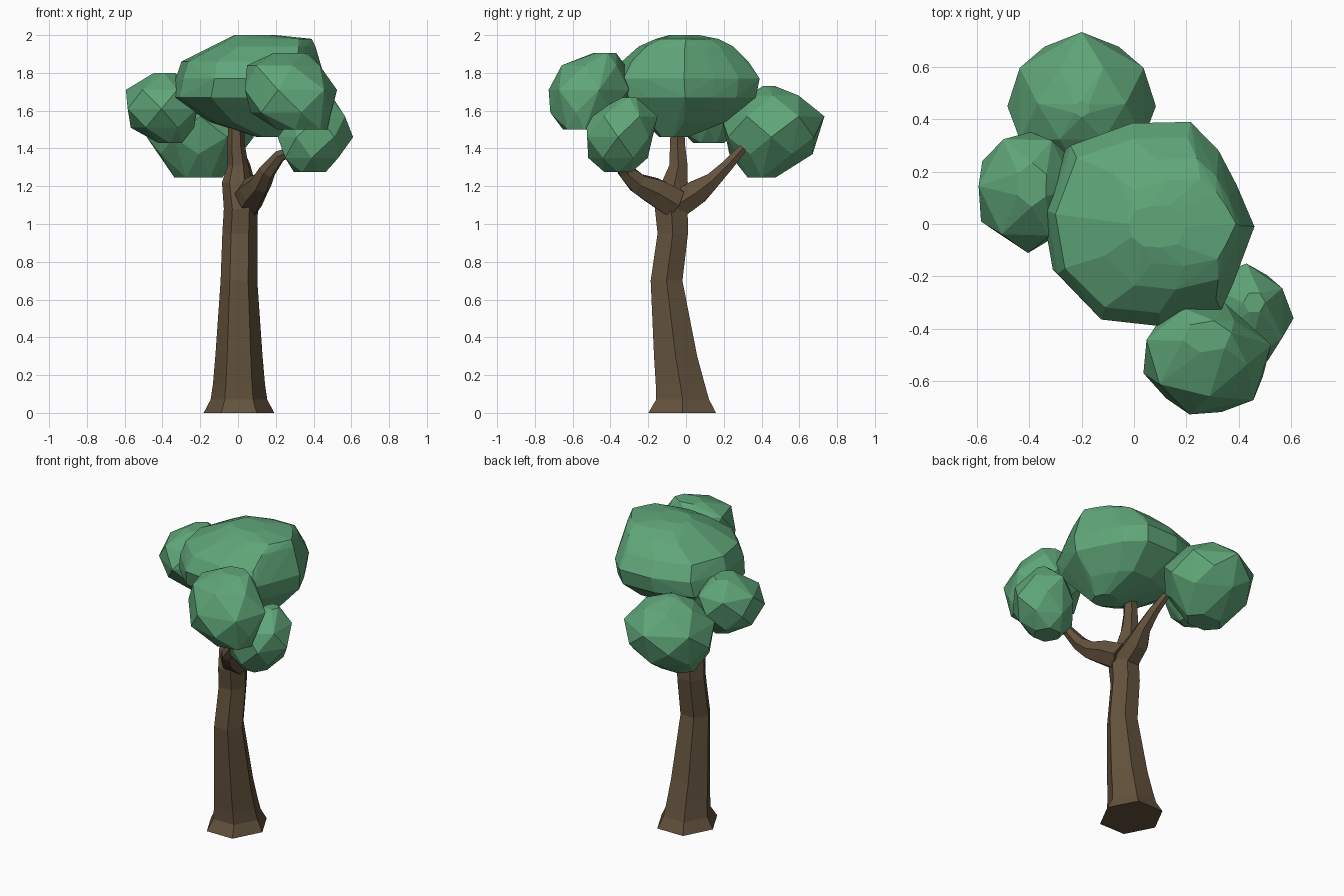
import bpy, bmesh, math
from mathutils import Vector

if "Cube" in bpy.data.objects:
    bpy.data.objects.remove(bpy.data.objects["Cube"])


def material(name, color):
    m = bpy.data.materials.new(name)
    m.diffuse_color = color
    m.use_nodes = True
    m.node_tree.nodes["Principled BSDF"].inputs["Base Color"].default_value = m.diffuse_color
    return m


BARK = material("bark", (0.125, 0.085, 0.047, 1))
LEAF = material("leaf", (0.115, 0.38, 0.19, 1))


def finish(bm, name, mat):
    bmesh.ops.recalc_face_normals(bm, faces=bm.faces[:])
    me = bpy.data.meshes.new(name)
    bm.to_mesh(me)
    bm.free()
    me.materials.append(mat)
    ob = bpy.data.objects.new(name, me)
    bpy.context.collection.objects.link(ob)
    return ob


def limb(name, path, upright=False, sides=6):
    """Tapered six-sided tube along (x, y, z, radius[, depth radius]) points."""
    bm = bmesh.new()
    pts = [Vector(p[:3]) for p in path]
    rings = []
    for i, p in enumerate(pts):
        t = (pts[min(i + 1, len(pts) - 1)] - pts[max(i - 1, 0)]).normalized()
        if upright:
            t = Vector((0, 0, 1))
        v = t.cross(Vector((1, 0, 0))).normalized()
        u = v.cross(t)
        rx, ry = path[i][3], path[i][-1]
        angles = [math.tau * k / sides for k in range(sides)]
        rings.append([bm.verts.new(p + u * rx * math.cos(a) + v * ry * math.sin(a)) for a in angles])
    for a, b in zip(rings, rings[1:]):
        for k in range(sides):
            n = (k + 1) % sides
            bm.faces.new((a[k], a[n], b[n], b[k]))
    bm.faces.new(rings[0])
    bm.faces.new(rings[-1])
    return finish(bm, name, BARK)


def foliage(name, points):
    """Faceted convex leaf mass around the points."""
    bm = bmesh.new()
    for p in points:
        bm.verts.new(p)
    res = bmesh.ops.convex_hull(bm, input=bm.verts[:])
    junk = {g for g in res["geom_interior"] + res["geom_unused"] if isinstance(g, bmesh.types.BMVert)}
    bmesh.ops.delete(bm, geom=[v for v in junk if v.is_valid], context='VERTS')
    bmesh.ops.dissolve_limit(bm, angle_limit=math.radians(2), verts=bm.verts[:], edges=bm.edges[:])
    return finish(bm, name, LEAF)


def clump(name, levels, turn, sides=6):
    """Leaf clump from (z, cx, cy, rx, ry) levels, each one twisted."""
    pts = []
    for i, (z, cx, cy, rx, ry) in enumerate(levels):
        for k in range(sides):
            a = math.tau * (k + 0.5 * i) / sides + turn
            pts.append((cx + 1.05 * rx * math.cos(a), cy + 1.05 * ry * math.sin(a), z))
    return foliage(name, pts)


# Trunk, carrying on into the middle branch
limb("trunk", [(.005, -.02, 0, .187, .207), (.005, -.018, .07, .15, .162), (.005, -.03, .15, .138, .15),
               (.005, -.055, .3, .125, .132), (.005, -.103, .7, .097), (.01, -.07, .95, .093),
               (.015, -.078, 1.08, .09, .1), (-.005, -.06, 1.22, .08), (.0, -.04, 1.31, .056),
               (-.01, -.045, 1.42, .046), (-.01, -.045, 1.56, .04)], upright=True)

# Side branches
limb("front_branch", [(.04, -.06, 1.11, .09), (.08, -.17, 1.175, .08), (.12, -.255, 1.215, .06),
                      (.155, -.32, 1.28, .046), (.22, -.355, 1.36, .034), (.34, -.39, 1.41, .025)])
limb("back_branch", [(.015, -.05, 1.1, .085), (.02, .06, 1.17, .074), (.04, .14, 1.23, .048),
                     (.03, .22, 1.31, .035), (0, .3, 1.4, .026)])

# Main crown: plan outline fitted to a box at each height
outline = [(-.35, .05), (-.26, .3), (-.02, .385), (.21, .39), (.32, .28), (.39, .15),
           (.46, -.01), (.38, -.22), (.33, -.33), (.09, -.39), (-.14, -.365), (-.31, -.19)]
crown_levels = [(1.46, .1, .25, -.14, .01), (1.54, -.15, .33, -.22, .21),
                (1.67, -.35, .45, -.36, .37), (1.77, -.33, .46, -.39, .39),
                (1.86, -.3, .43, -.34, .33), (1.94, -.14, .41, -.25, .25),
                (1.98, -.05, .39, -.16, .17), (2.0, -.02, .2, -.09, .07)]
foliage("main_crown", [(x0 + (x + .35) / .81 * (x1 - x0), y0 + (y + .39) / .78 * (y1 - y0), z)
                       for z, x0, x1, y0, y1 in crown_levels for x, y in outline])

# Smaller leaf clumps
clump("left_clump", [(1.43, -.36, .12, .07, .08), (1.51, -.4, .12, .16, .17),
                     (1.61, -.4, .12, .2, .22), (1.71, -.41, .14, .175, .2),
                     (1.8, -.39, .15, .06, .08)], .5)
clump("back_clump", [(1.245, -.21, .4, .12, .08), (1.37, -.21, .45, .22, .21),
                     (1.46, -.2, .45, .27, .25), (1.57, -.2, .46, .26, .26),
                     (1.68, -.2, .46, .16, .15), (1.73, -.2, .44, .03, .03)], 0)
clump("front_clump", [(1.5, .34, -.56, .13, .09), (1.59, .28, -.53, .21, .185),
                      (1.71, .28, -.515, .24, .21), (1.84, .24, -.49, .19, .165),
                      (1.905, .28, -.43, .09, .06)], .25)
clump("right_clump", [(1.275, .38, -.36, .08, .08), (1.35, .39, -.36, .155, .15),
                      (1.46, .41, -.36, .19, .18), (1.57, .43, -.34, .15, .18),
                      (1.67, .46, -.3, .04, .04)], 0)
